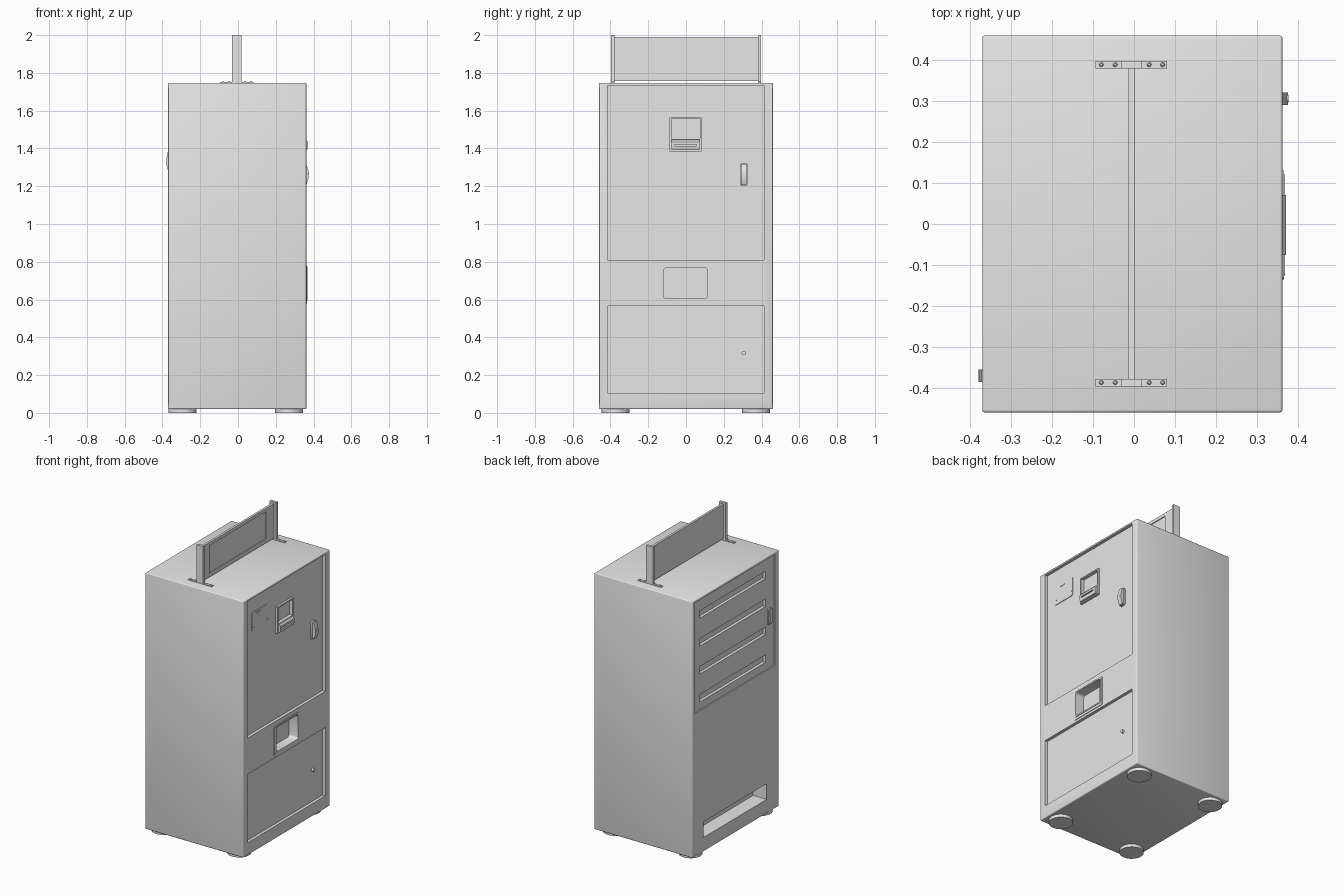
import bpy, bmesh, math
from mathutils import Matrix, Vector

cube = bpy.data.objects.get("Cube")
if cube:
    bpy.data.objects.remove(cube, do_unlink=True)

grey = bpy.data.materials.new("light_grey")
grey.use_nodes = True
grey.diffuse_color = (0.8, 0.8, 0.8, 1)
for node in grey.node_tree.nodes:
    if node.type == 'BSDF_PRINCIPLED':
        node.inputs["Base Color"].default_value = grey.diffuse_color


def finish(name, bm):
    bmesh.ops.recalc_face_normals(bm, faces=bm.faces)
    mesh = bpy.data.meshes.new(name)
    bm.to_mesh(mesh)
    bm.free()
    mesh.materials.append(grey)
    ob = bpy.data.objects.new(name, mesh)
    bpy.context.collection.objects.link(ob)
    return ob


def box(name, x, y, z, bevel=0, corner=0):
    """Box from ranges; bevel rounds every edge, corner only those along x."""
    bm = bmesh.new()
    bmesh.ops.create_cube(bm, size=1)
    for v in bm.verts:
        v.co = Vector(r[0] if c < 0 else r[1] for c, r in zip(v.co, (x, y, z)))
    edges = list(bm.edges)
    if corner:
        edges = [e for e in edges if abs(e.verts[0].co.x - e.verts[1].co.x) > 1e-6]
    if bevel or corner:
        bmesh.ops.bevel(bm, geom=edges, offset=bevel or corner, segments=3,
                        profile=0.5, affect='EDGES')
    return finish(name, bm)


def disc(name, centre, radius, depth, axis='Z', top=1.0, sides=32):
    bm = bmesh.new()
    bmesh.ops.create_cone(bm, cap_ends=True, segments=sides, radius1=radius,
                          radius2=radius * top, depth=depth)
    turn = Matrix.Rotation(math.pi / 2, 4, 'Y') if axis == 'X' else Matrix()
    bmesh.ops.transform(bm, matrix=Matrix.Translation(centre) @ turn, verts=bm.verts)
    return finish(name, bm)


def extrude_y(name, profile, y):
    """Extrude an (x, z) profile between two y values."""
    bm = bmesh.new()
    face = bm.faces.new([bm.verts.new((px, y[0], pz)) for px, pz in profile])
    new = bmesh.ops.extrude_face_region(bm, geom=[face])["geom"]
    bmesh.ops.translate(bm, vec=(0, y[1] - y[0], 0),
                        verts=[g for g in new if isinstance(g, bmesh.types.BMVert)])
    return finish(name, bm)


def cut(ob, cutters):
    for c in cutters:
        mod = ob.modifiers.new("cut", 'BOOLEAN')
        mod.operation = 'DIFFERENCE'
        mod.solver = 'EXACT'
        mod.object = c
    deps = bpy.context.evaluated_depsgraph_get()
    deps.update()
    mesh = bpy.data.meshes.new_from_object(ob.evaluated_get(deps))
    ob.modifiers.clear()
    ob.data = mesh
    for c in cutters:
        bpy.data.objects.remove(c, do_unlink=True)


RIGHT, LEFT, TOP = 0.362, -0.37, 1.746
DOOR = RIGHT - 0.02

# Cabinet with recessed doors, coin tray opening and vent slots
cabinet = box("cabinet", (LEFT, RIGHT), (-0.46, 0.46), (0.02, TOP), bevel=0.006)
cutters = [
    box("cut", (DOOR, 0.5), (-0.415, 0.412), (0.81, 1.732)),
    box("cut", (DOOR, 0.5), (-0.415, 0.412), (0.105, 0.565)),
    box("cut", (RIGHT - 0.06, 0.5), (-0.118, 0.113), (0.605, 0.768), corner=0.015),
    box("cut", (-0.5, LEFT + 0.008), (-0.42, 0.43), (0.985, 1.73)),
    box("cut", (-0.5, LEFT + 0.10), (-0.33, 0.34), (0.115, 0.22)),
]
cut(cabinet, cutters)
slots = []
for i in range(4):
    z = 1.60 - 0.188 * i
    slots.append(box("cut", (-0.5, LEFT + 0.028), (-0.33, 0.37), (z, z + 0.05)))
cut(cabinet, slots)

# Coin tray bezel: stepped frame around the opening
for name, x, y, z in (("tray_bezel", RIGHT + 0.004, (-0.135, 0.13), (0.58, 0.78)),
                      ("tray_inner_rim", RIGHT + 0.007, (-0.126, 0.121), (0.596, 0.776))):
    rim = box(name, (RIGHT - 0.002, x), y, z, corner=0.008)
    cut(rim, [box("cut", (0.2, 0.5), (-0.118, 0.113), (0.605, 0.768), corner=0.015)])

# Display plate on the upper door
box("display_plate", (DOOR - 0.002, DOOR + 0.004), (-0.345, -0.17), (1.49, 1.62), corner=0.015)
box("display_label", (DOOR, DOOR + 0.007), (-0.29, -0.25), (1.598, 1.606))
for y in (-0.325, -0.18):
    disc("display_screw", (DOOR + 0.004, y, 1.52), 0.004, 0.004, 'X', sides=12)

# Note acceptor: frame with recess and protruding lip
frame = box("note_acceptor_frame", (DOOR - 0.02, DOOR + 0.014), (-0.087, 0.082), (1.385, 1.565))
cut(frame, [box("cut", (DOOR - 0.008, 0.5), (-0.078, 0.073), (1.45, 1.557))])
cut(cabinet, [box("cut", (DOOR - 0.008, 0.5), (-0.078, 0.073), (1.45, 1.557))])
lip = [(DOOR, 1.39), (RIGHT + 0.004, 1.392), (RIGHT + 0.009, 1.407),
       (RIGHT + 0.009, 1.434), (RIGHT, 1.446), (DOOR, 1.45)]
lip_ob = extrude_y("note_acceptor_lip", lip, (-0.076, 0.071))
cut(lip_ob, [box("cut", (RIGHT - 0.01, 0.5), (-0.06, 0.055), (1.413, 1.421))])

# Paddle handles on both doors
paddle = [(0, -0.055), (0.02, -0.055), (0.034, -0.012), (0.03, 0.02), (0.02, 0.056), (0, 0.056)]
extrude_y("right_handle", [(DOOR + px, 1.262 + pz) for px, pz in paddle], (0.29, 0.321))
box("right_handle_base", (DOOR - 0.002, DOOR + 0.01), (0.285, 0.325), (1.204, 1.32), corner=0.006)
disc("right_handle_lock", (DOOR + 0.028, 0.306, 1.262), 0.009, 0.014, 'X', sides=16)
inner = LEFT + 0.008
extrude_y("left_handle", [(inner - px * 0.53, 1.333 + pz * 0.88) for px, pz in paddle],
          (-0.386, -0.355))
box("left_handle_base", (inner - 0.008, inner + 0.002), (-0.39, -0.351), (1.28, 1.386), corner=0.006)

# Lock on the lower door
disc("lower_lock", (DOOR + 0.005, 0.305, 0.317), 0.011, 0.016, 'X', sides=20)

# Feet
for x in (-0.294, 0.27):
    for y in (-0.373, 0.371):
        disc("foot", (x, y, 0.0105), 0.074, 0.021)

# Topper sign: panel with a sunken display face between two posts
sign = box("sign_panel", (-0.013, 0.002), (-0.38, 0.385), (1.757, 1.99))
cut(sign, [box("cut", (-0.004, 0.1), (-0.304, 0.296), (1.783, 1.968))])
for y in (-0.387, 0.389):
    span = (y - 0.009, y + 0.009)
    box("sign_post", (-0.031, 0.018), span, (TOP, 2.0))
    box("sign_post_base", (-0.094, 0.081), span, (TOP - 0.001, TOP + 0.005))
    for x in (-0.08, -0.046, 0.037, 0.07):
        disc("base_screw", (x, y, TOP + 0.007), 0.006, 0.006, top=0.5, sides=12)

# Smooth rounded edges while keeping corners sharp
bpy.ops.object.select_all(action='DESELECT')
for ob in bpy.context.collection.objects:
    if ob.type == 'MESH' and ob.data.materials and ob.data.materials[0] == grey:
        ob.select_set(True)
        bpy.context.view_layer.objects.active = ob
bpy.ops.object.shade_smooth_by_angle(angle=math.radians(32))
